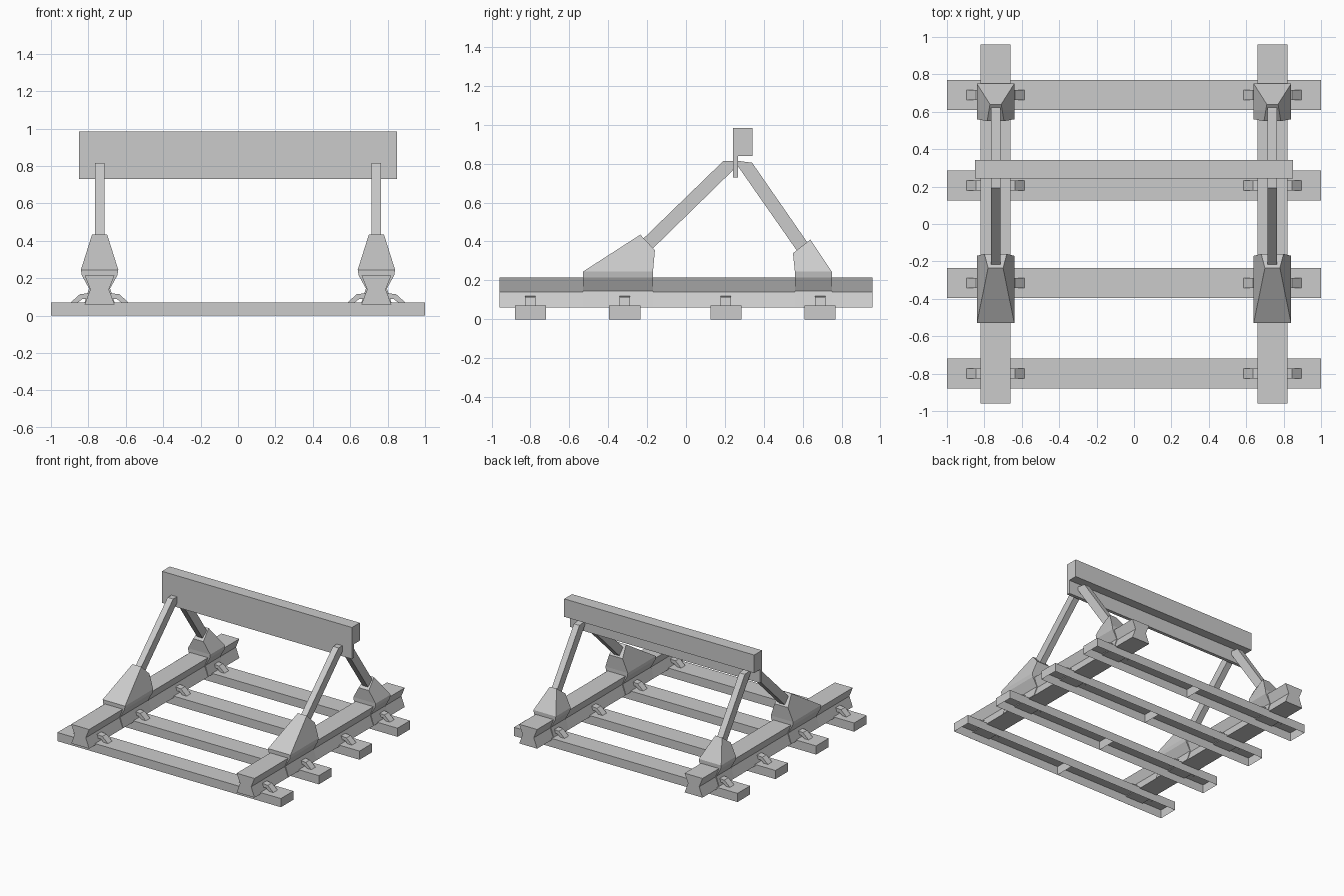
import bpy

if "Cube" in bpy.data.objects:
    bpy.data.objects.remove(bpy.data.objects["Cube"])

SLEEPER_Y = (-0.80, -0.315, 0.205, 0.69)
RAIL_X = 0.74


def make(name, verts, faces, mirror=False):
    me = bpy.data.meshes.new(name)
    me.from_pydata(verts, [], faces)
    ob = bpy.data.objects.new(name, me)
    bpy.context.collection.objects.link(ob)
    if mirror:
        ob.modifiers.new("Mirror", 'MIRROR').use_clip = True
    return ob


def prism(name, pts, a, b, axis, mirror=False):
    """Extrude a profile from a to b: axis 'x' takes (y, z), axis 'y' takes (x, z)."""
    n = len(pts)
    area = sum(pts[i][0] * pts[(i + 1) % n][1] - pts[(i + 1) % n][0] * pts[i][1] for i in range(n))
    if (area > 0) == (axis == 'y'):
        pts = pts[::-1]
    put = (lambda p, t: (t, p[0], p[1])) if axis == 'x' else (lambda p, t: (p[0], t, p[1]))
    verts = [put(p, a) for p in pts] + [put(p, b) for p in pts]
    faces = [tuple(reversed(range(n))), tuple(range(n, 2 * n))]
    faces += [(i, (i + 1) % n, n + (i + 1) % n, n + i) for i in range(n)]
    return make(name, verts, faces, mirror)


def bracket(name, y0, y1, ridge_y, ridge_z, ridge_w, back_y, back_z, back_w):
    """Shoe gripping the rail, tapering up to a sloped seat for the strut."""
    # each ring: (y, z, half width) at the low-slope end and at the strut end
    rings = [((y0, 0.062, 0.083), (y1, 0.062, 0.083)),
             ((y0, 0.145, 0.056), (y1, 0.145, 0.056)),
             ((y0, 0.215, 0.095), (y1, 0.215, 0.095)),
             ((y0, 0.245, 0.10), (y1, 0.245, 0.10)),
             ((ridge_y, ridge_z, ridge_w), (back_y, back_z, back_w))]
    verts, faces = [], []
    for (ya, za, wa), (yb, zb, wb) in rings:
        verts += [(RAIL_X - wa, ya, za), (RAIL_X + wa, ya, za),
                  (RAIL_X + wb, yb, zb), (RAIL_X - wb, yb, zb)]
    for r in range(len(rings) - 1):
        for i in range(4):
            j = (i + 1) % 4
            faces.append((4 * r + i, 4 * r + j, 4 * r + 4 + j, 4 * r + 4 + i))
    faces += [(3, 2, 1, 0), tuple(range(len(verts) - 4, len(verts)))]
    ob = make(name, verts, faces, True)
    if y0 > y1:
        ob.data.flip_normals()
    return ob


# sleepers: troughs open underneath with a web in the middle
for k, y in enumerate(SLEEPER_Y):
    verts = [(x, y + s * 0.08, z) for x in (-1, 0, 1) for s, z in
             ((-1, 0), (-1, 0.07), (1, 0.07), (1, 0))]
    faces = [(0, 1, 2, 3), (4, 5, 6, 7), (11, 10, 9, 8)]
    for o in (0, 4):
        faces += [(o + i, o + i + 4, o + i + 5, o + i + 1) for i in range(3)]
    make(f"sleeper_{k + 1}", verts, faces)

# rails with waisted section
half = [(0.08, 0.06), (0.05, 0.14), (0.08, 0.215)]
rail = [(RAIL_X + x, z) for x, z in half] + [(RAIL_X - x, z) for x, z in reversed(half)]
prism("rail", rail, -0.96, 0.96, 'y', True)

# rail clips on both sides of each rail at every sleeper
clip = [(0.05, 0.12), (0.105, 0.115), (0.155, 0.07), (0.12, 0.068), (0.09, 0.09), (0.05, 0.09)]
for k, y in enumerate(SLEEPER_Y):
    for side, s in (("outer", 1), ("inner", -1)):
        prism(f"rail_clip_{side}_{k + 1}", [(RAIL_X + s * x, z) for x, z in clip],
              y - 0.027, y + 0.027, 'y', True)

# rail brackets
bracket("front_bracket", -0.53, -0.17, -0.235, 0.435, 0.04, -0.16, 0.355, 0.06)
bracket("back_bracket", 0.75, 0.56, 0.64, 0.41, 0.03, 0.55, 0.34, 0.045)

# struts holding the beam
front = [(-0.24, 0.395), (-0.19, 0.345), (0.24, 0.765), (0.255, 0.815), (0.193, 0.815)]
back = [(0.265, 0.815), (0.34, 0.805), (0.645, 0.365), (0.59, 0.325), (0.265, 0.79)]
for name, pts in (("front_strut", front), ("back_strut", back)):
    prism(name, pts, RAIL_X - 0.025, RAIL_X + 0.025, 'x', True)

# buffer beam with L-shaped section
beam = [(0.242, 0.73), (0.268, 0.73), (0.268, 0.84), (0.342, 0.84), (0.342, 0.985), (0.242, 0.985)]
prism("buffer_beam", beam, -0.85, 0.85, 'x')
